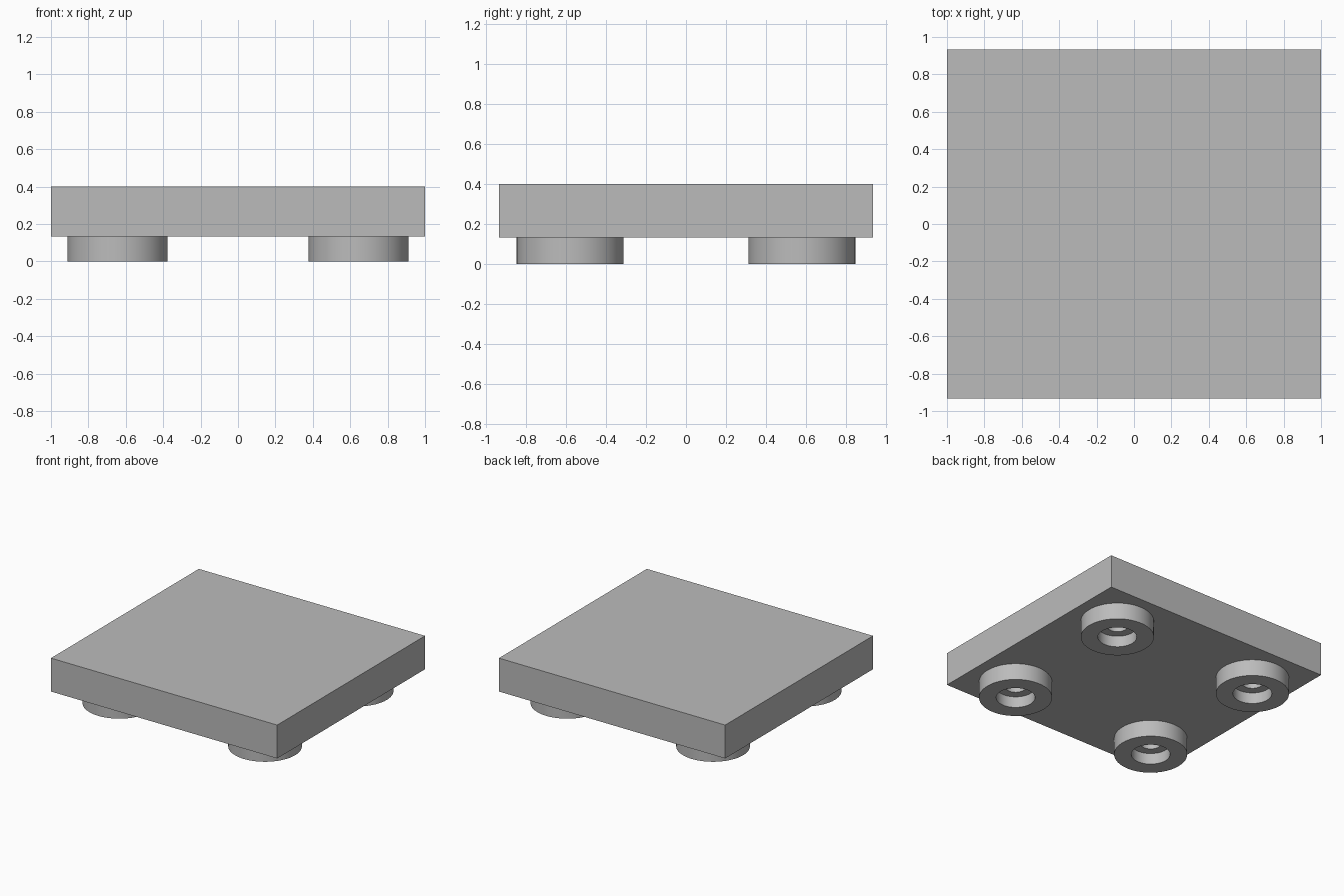
import bpy
import bmesh
import math

old = bpy.data.objects.get("Cube")
if old:
    bpy.data.objects.remove(old, do_unlink=True)

GREY = (0.5, 0.5, 0.5, 1.0)
mat = bpy.data.materials.new("plain grey")
mat.use_nodes = True
mat.diffuse_color = GREY
mat.node_tree.nodes["Principled BSDF"].inputs["Base Color"].default_value = GREY

WIDTH, DEPTH, TOP = 2.0, 1.867, 0.4
FOOT_HEIGHT, FOOT_X, FOOT_Y = 0.133, 0.644, 0.578
SEGMENTS = 64

# Slab
thickness = TOP - FOOT_HEIGHT
bpy.ops.mesh.primitive_cube_add(size=1, location=(0, 0, FOOT_HEIGHT + thickness / 2))
slab = bpy.context.object
slab.name = "slab"
slab.scale = (WIDTH, DEPTH, thickness)
bpy.ops.object.transform_apply(location=False, rotation=False, scale=True)
slab.data.materials.append(mat)


def foot_mesh():
    """Round foot with a stepped screw hole, turned from its section."""
    outer, bore, screw, step = 0.267, 0.142, 0.075, 0.089
    section = [(outer, FOOT_HEIGHT), (outer, 0), (bore, 0),
               (bore, step), (screw, step), (screw, FOOT_HEIGHT)]
    bm = bmesh.new()
    verts = [bm.verts.new((r, 0, z)) for r, z in section]
    edges = [bm.edges.new(pair) for pair in zip(verts, verts[1:])]
    bmesh.ops.spin(bm, geom=verts + edges, cent=(0, 0, 0), axis=(0, 0, 1),
                   angle=math.tau, steps=SEGMENTS)
    bmesh.ops.remove_doubles(bm, verts=bm.verts, dist=0.0001)
    bmesh.ops.recalc_face_normals(bm, faces=bm.faces)
    # The underside ring must face down
    ring = next(f for f in bm.faces if f.calc_center_median().z < 0.001)
    if ring.normal.z > 0:
        bmesh.ops.reverse_faces(bm, faces=bm.faces)
    mesh = bpy.data.meshes.new("foot")
    bm.to_mesh(mesh)
    bm.free()
    mesh.materials.append(mat)
    return mesh


# Four feet
for y_name, y in (("front", -FOOT_Y), ("back", FOOT_Y)):
    for x_name, x in (("right", -FOOT_X), ("left", FOOT_X)):
        foot = bpy.data.objects.new(f"{y_name}_{x_name}_foot", foot_mesh())
        foot.location = (x, y, 0)
        bpy.context.collection.objects.link(foot)
        bpy.ops.object.select_all(action="DESELECT")
        foot.select_set(True)
        bpy.context.view_layer.objects.active = foot
        bpy.ops.object.shade_smooth_by_angle(angle=math.radians(30))
